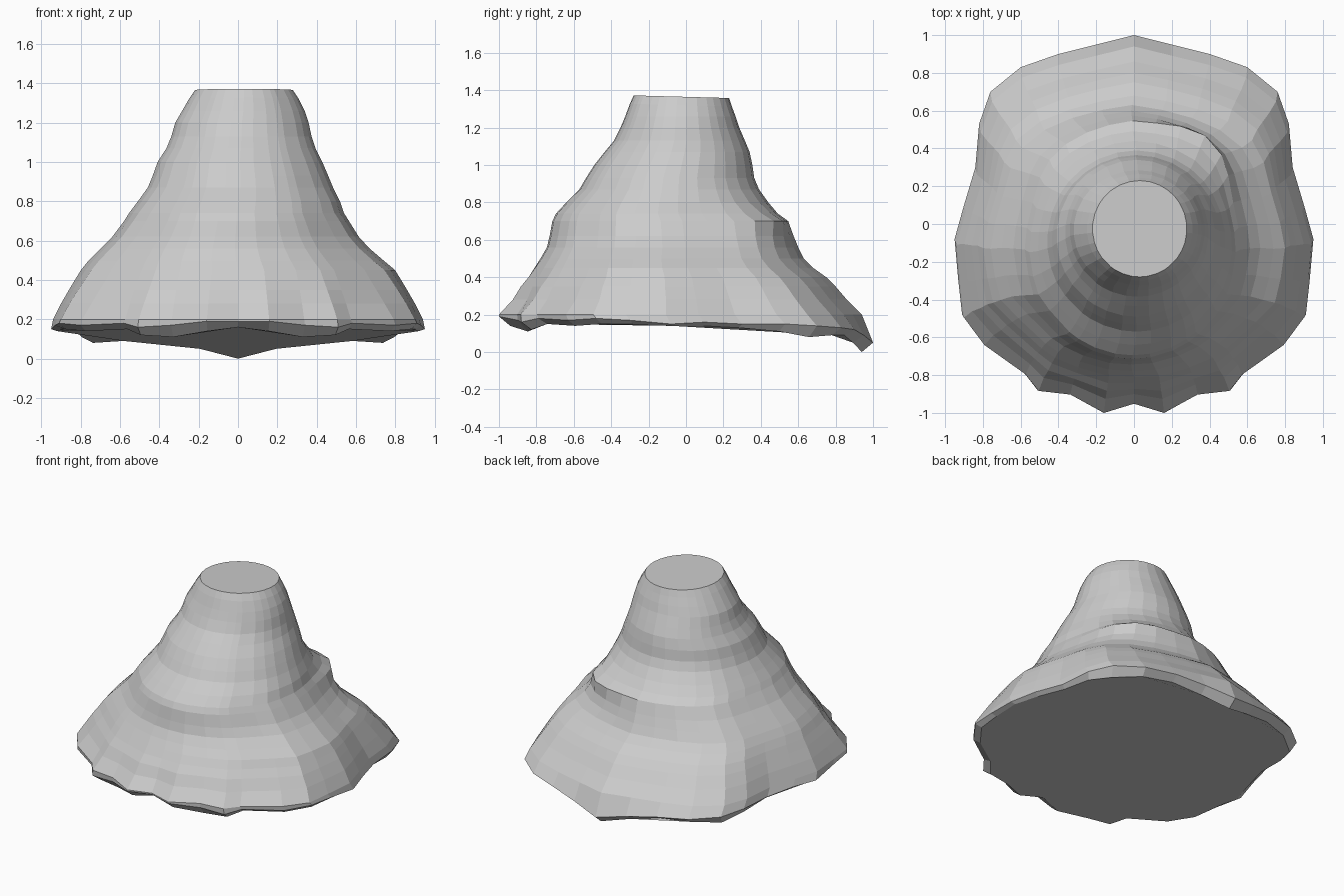
import bpy, bmesh, math

# Right half of the ragged base outline, back to front: x, y, rim z, underside z
half = [(0, 1.0, .05, 0), (.2, .95, .09, .05), (.4, .9, .12, .09), (.6, .83, .13, .09),
        (.76, .7, .14, .08), (.82, .53, .15, .11), (.84, .3, .15, .13), (.9, .1, .16, .14),
        (.95, -.08, .15, .14), (.93, -.3, .17, .15), (.91, -.48, .18, .15),
        (.8, -.63, .17, .14), (.58, -.79, .18, .15), (.51, -.88, .16, .12),
        (.34, -.9, .17, .11), (.16, -1.0, .19, .14), (0, -.95, .19, .16)]
outline = half + [(-x, y, a, b) for x, y, a, b in half[-2:0:-1]]

# Slope rings: z, left, right, front, back extents, share of base outline shape
rings = [(.20, -.94, .94, -1.0, .94, 1), (.28, -.90, .90, -.93, .86, .9),
         (.35, -.86, .86, -.89, .80, .8), (.40, -.83, .83, -.85, .75, .7),
         (.45, -.80, .80, -.815, .68, .6), (.50, -.76, .74, -.78, .63, .5),
         (.56, -.70, .67, -.745, .60, .45), (.62, -.64, .615, -.73, .575, .4),
         (.70, -.58, .565, -.715, .545, .35), (.74, -.555, .54, -.695, .49, .25),
         (.80, -.51, .52, -.64, .44, .15), (.87, -.46, .485, -.57, .39, .05),
         (.93, -.435, .46, -.535, .365, 0), (1.0, -.41, .43, -.49, .355, 0),
         (1.07, -.365, .395, -.435, .34, 0), (1.13, -.34, .375, -.385, .315, 0),
         (1.2, -.32, .36, -.35, .285, 0), (1.26, -.285, .34, -.325, .265, 0),
         (1.32, -.25, .31, -.30, .245, 0), (1.365, -.22, .28, -.28, .23, 0)]

bm = bmesh.new()


def add_ring(points):
    return [bm.verts.new(p) for p in points]


# Underside edge and ragged rim
loops = [add_ring([(x * .97, y * .94, b) for x, y, a, b in outline]),
         add_ring([(x, y, a) for x, y, a, b in outline])]

# Slope, easing from the base outline to a round mouth
for z, l, r, f, b, share in rings:
    cx, cy, rx, ry = (l + r) / 2, (f + b) / 2, (r - l) / 2, (b - f) / 2
    pts = []
    for x, y, _, _ in outline:
        u, v = x / .95, y
        t = math.atan2(v, u)
        # the front scallops fade sooner than the back shape
        w = share if v > -.5 else share ** 4
        # knob on the back right shoulder
        knob = 1 + .09 * math.exp(-((z - .7) / .07) ** 2 - ((t - .9) / .35) ** 2)
        u = (u * w + math.cos(t) * (1 - w)) * knob
        v = (v * w + math.sin(t) * (1 - w)) * knob
        tilt = -.007 * v if z > 1.3 else 0
        pts.append((cx + rx * u, cy + ry * v, z + tilt))
    loops.append(add_ring(pts))

# Skin and flat caps
n = len(outline)
for lo, hi in zip(loops, loops[1:]):
    for i in range(n):
        j = (i + 1) % n
        bm.faces.new((lo[i], lo[j], hi[j], hi[i]))
bm.faces.new(loops[-1])
bm.faces.new(loops[0])
bmesh.ops.recalc_face_normals(bm, faces=bm.faces)

mesh = bpy.data.meshes.new("mountain_cone")
bm.to_mesh(mesh)
bm.free()
bpy.context.collection.objects.link(bpy.data.objects.new("mountain_cone", mesh))
